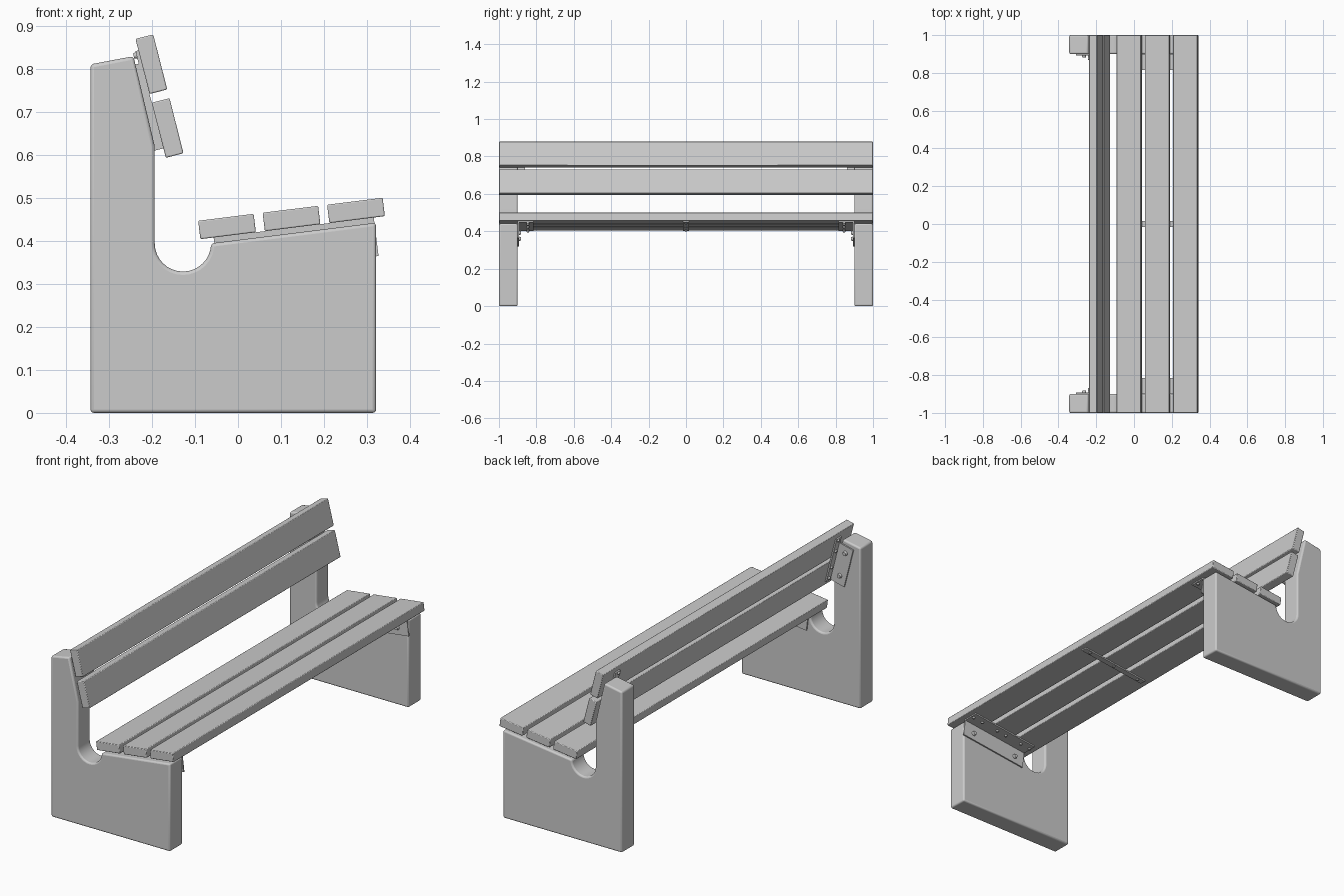
import bpy, bmesh, math
from mathutils import Matrix, Vector

if "Cube" in bpy.data.objects:
    bpy.data.objects.remove(bpy.data.objects["Cube"])


def frame(x, z, tilt):
    return Matrix.Translation((x, 0, z)) @ Matrix.Rotation(math.radians(tilt), 4, 'Y')


SEAT = frame(0.127, 0.4305, -7.1)     # middle of the seat planks' underside
BACK = frame(-0.203, 0.731, -14.3)    # middle of the backrest planks' rear face


def finish(name, bm, bevel=0, segments=2):
    bmesh.ops.recalc_face_normals(bm, faces=bm.faces)
    mesh = bpy.data.meshes.new(name)
    bm.to_mesh(mesh)
    bm.free()
    ob = bpy.data.objects.new(name, mesh)
    bpy.context.collection.objects.link(ob)
    if bevel:
        mod = ob.modifiers.new("Bevel", 'BEVEL')
        mod.width, mod.segments = bevel, segments
        mod.limit_method = 'ANGLE'
        mod.angle_limit = math.radians(35)
        mod.use_clamp_overlap = False
    bpy.ops.object.select_all(action='DESELECT')
    ob.select_set(True)
    bpy.context.view_layer.objects.active = ob
    bpy.ops.object.shade_smooth_by_angle(angle=math.radians(35))
    return ob


def box(name, mat, lo, hi, bevel=0.0):
    lo, hi = Vector(lo), Vector(hi)
    bm = bmesh.new()
    bmesh.ops.create_cube(bm, size=1)
    bmesh.ops.scale(bm, vec=hi - lo, verts=bm.verts)
    bmesh.ops.translate(bm, vec=(lo + hi) / 2, verts=bm.verts)
    ob = finish(name, bm, bevel)
    ob.matrix_world = mat


def bolts(name, mat, points, axis, radius, depth):
    # several round heads in one object, all along one axis
    turn = Vector((0, 0, 1)).rotation_difference(Vector(axis)).to_matrix().to_4x4()
    bm = bmesh.new()
    for p in points:
        bmesh.ops.create_cone(bm, cap_ends=True, segments=12, radius1=radius,
                              radius2=radius * 0.75, depth=depth,
                              matrix=Matrix.Translation(p) @ turn)
    finish(name, bm).matrix_world = mat


# concrete end profile with the round notch between seat and back
arc = [(-0.128 - 0.0655 * math.cos(math.pi * i / 16),
        0.394 - 0.0655 * math.sin(math.pi * i / 16)) for i in range(17)]
profile = [(-0.343, 0), (-0.343, 0.81), (-0.243, 0.829), (-0.1935, 0.62)] + arc \
    + [(0.321, 0.442), (0.321, 0)]

for s, side in ((1, "rear"), (-1, "front")):
    bm = bmesh.new()
    face = bm.faces.new([bm.verts.new((x, s * 0.9, z)) for x, z in profile])
    ext = bmesh.ops.extrude_face_region(bm, geom=[face])
    bmesh.ops.translate(bm, vec=(0, s * 0.1, 0),
                        verts=[v for v in ext['geom'] if isinstance(v, bmesh.types.BMVert)])
    finish(side + "_concrete_end", bm, 0.008, 3)

    def span(a, b):
        return min(s * a, s * b), max(s * a, s * b)

    # seat angle bracket: plate under the planks, flange on the inner face
    y0, y1 = span(0.815, 0.9)
    box(side + "_seat_bracket_plate", SEAT, (-0.185, y0, -0.007), (0.19, y1, 0))
    y0, y1 = span(0.893, 0.9)
    box(side + "_seat_bracket_flange", SEAT, (-0.185, y0, -0.09), (0.19, y1, 0))
    bolts(side + "_seat_screws", SEAT,
          [(c + d, s * 0.845, -0.010) for c in (-0.15, 0, 0.15) for d in (-0.027, 0.027)],
          (0, 0, -1), 0.008, 0.008)
    bolts(side + "_seat_bolts", SEAT, [(x, s * 0.888, -0.055) for x in (-0.13, 0.13)],
          (0, -s, 0), 0.012, 0.012)

    # backrest angle bracket
    y0, y1 = span(0.86, 0.9)
    box(side + "_back_bracket_plate", BACK, (-0.007, y0, -0.12), (0, y1, 0.115))
    y0, y1 = span(0.893, 0.9)
    box(side + "_back_bracket_flange", BACK, (-0.085, y0, -0.12), (0, y1, 0.085))
    bolts(side + "_back_screws", BACK,
          [(-0.010, s * 0.875, z) for z in (-0.105, -0.045, 0.045, 0.105)],
          (-1, 0, 0), 0.008, 0.008)
    bolts(side + "_back_bolts", BACK, [(-0.05, s * 0.888, z) for z in (-0.075, 0.05)],
          (0, -s, 0), 0.012, 0.012)

# seat planks
for i in (-1, 0, 1):
    box(f"seat_plank_{i + 2}", SEAT, (i * 0.151 - 0.065, -1, 0),
        (i * 0.151 + 0.065, 1, 0.043), 0.003)

# backrest planks
for name, c in (("lower", -0.0765), ("upper", 0.0765)):
    box(name + "_back_plank", BACK, (0, -1, c - 0.066), (0.0425, 1, c + 0.066), 0.003)

# strap tying the seat planks together at mid span
box("seat_middle_strap", SEAT, (-0.185, -0.015, -0.007), (0.19, 0.015, 0))
bolts("strap_screws", SEAT, [(x, 0, -0.009) for x in (-0.15, 0, 0.15)],
      (0, 0, -1), 0.008, 0.006)
